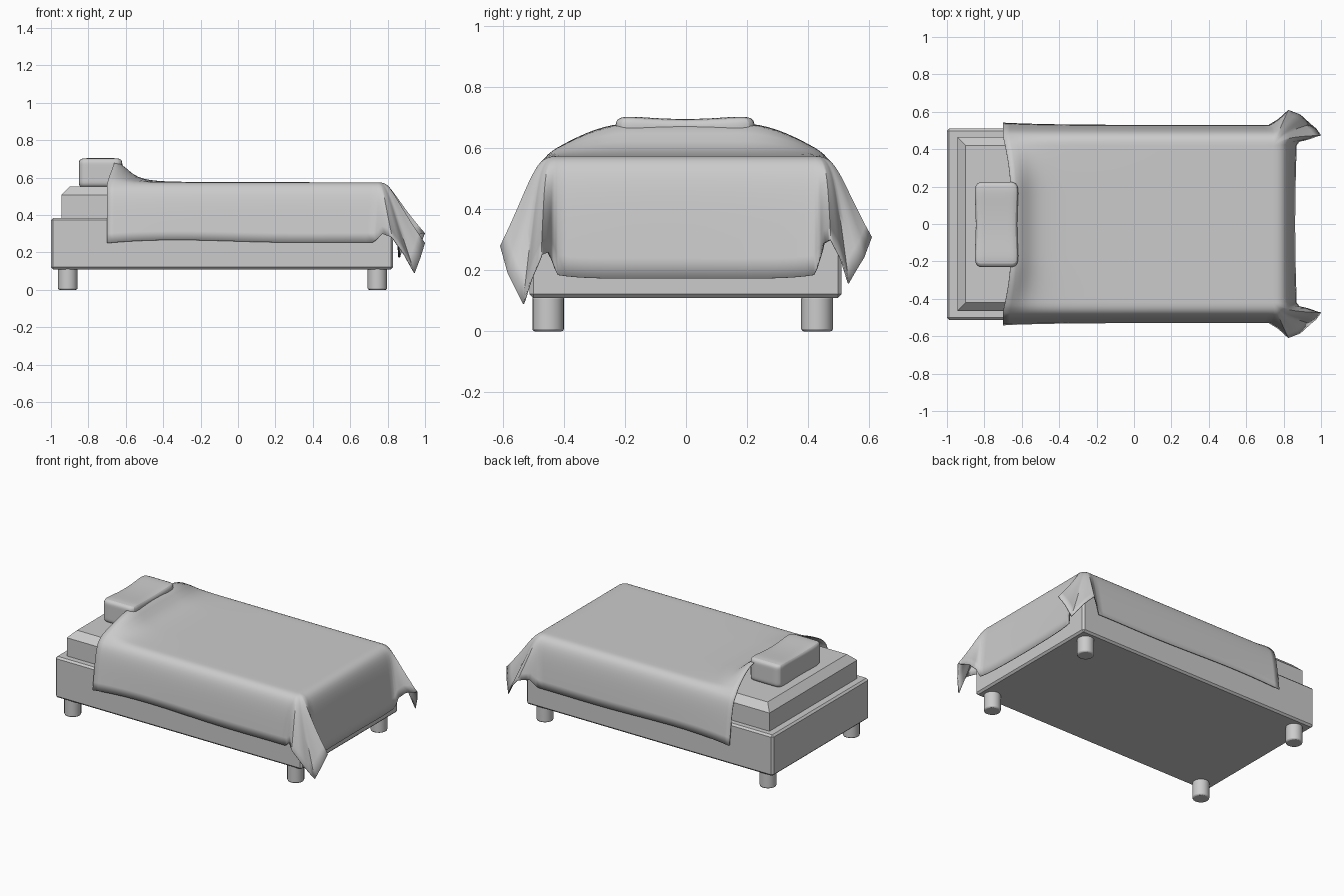
import bpy, bmesh, math
from mathutils import Vector

if "Cube" in bpy.data.objects:
    bpy.data.objects.remove(bpy.data.objects["Cube"])


def finish(name, bm, bevel=0, segs=1, smooth=True):
    me = bpy.data.meshes.new(name)
    bm.to_mesh(me)
    bm.free()
    ob = bpy.data.objects.new(name, me)
    bpy.context.collection.objects.link(ob)
    if bevel:
        m = ob.modifiers.new("bevel", 'BEVEL')
        m.width, m.segments = bevel, segs
    if smooth:
        bpy.ops.object.select_all(action='DESELECT')
        ob.select_set(True)
        bpy.context.view_layer.objects.active = ob
        bpy.ops.object.shade_smooth_by_angle(angle=math.radians(40))
    return ob


def box(lo, hi):
    bm = bmesh.new()
    bmesh.ops.create_cube(bm, size=1)
    for v in bm.verts:
        v.co = Vector([(a + b) / 2 + c * (b - a) for a, b, c in zip(lo, hi, v.co)])
    return bm


# Base frame
finish("bed_frame", box((-1, -.513, .11), (.83, .51, .385)), .012, 1, False)

# Mattress with a chamfered top edge
bm = box((-.945, -.465, .37), (.79, .465, .552))
top = [e for e in bm.edges if all(v.co.z > .5 for v in e.verts)]
bmesh.ops.bevel(bm, geom=top, offset=.045, segments=1, affect='EDGES')
finish("mattress", bm, smooth=False)

# Four round legs
for x, end in ((-.91, "head"), (.745, "foot")):
    for y, side in ((-.452, "right"), (.43, "left")):
        bm = bmesh.new()
        bmesh.ops.create_cone(bm, cap_ends=True, segments=20, radius1=.052,
                              radius2=.052, depth=.115)
        bmesh.ops.translate(bm, verts=bm.verts, vec=(x, y, .0575))
        finish(f"{end}_{side}_leg", bm, .008, 2)

# Pillow: soft box, dipped in the middle
bm = bmesh.new()
bmesh.ops.create_cube(bm, size=2)
bmesh.ops.subdivide_edges(bm, edges=bm.edges, cuts=3, use_grid_fill=True)
for v in bm.verts:
    x, y, z = v.co
    dip = math.cos(y * math.pi / 2)
    v.co = Vector((-.735 + .122 * x * (1 - .1 * dip), -.003 + .228 * y,
                   .626 + z * (.084 - (.015 * dip if z > 0 else 0))))
pillow = finish("pillow", bm)
pillow.modifiers.new("soft", 'SUBSURF').levels = 2
for p in pillow.data.polygons:
    p.use_smooth = True

# Blanket: flat top grid plus a skirt lofted from the top edge to the hem
X0, X1, Y1, Z = -.7, .745, .42, .575
NX, NY, NP = 40, 28, 14
xs = [X0 + (X1 - X0) * i / NX for i in range(NX + 1)]
ys = [-Y1 + 2 * Y1 * j / NY for j in range(NY + 1)]
# hem of the flared corner fold, side to foot
corner = [(.72, .53, .25), (.77, .56, .30), (.825, .61, .28), (.89, .585, .19),
          (.945, .535, .09), (.975, .51, .17), (1.0, .475, .25),
          (.93, .45, .26), (.885, .44, .24), (.87, .42, .185)]


def shift(p):
    """Lift the head end over the pillow and pull its edge back."""
    x, y, z = p
    a = abs(y)
    f = 1 if a < .18 else max(0, 1 - (a - .18) / .29)
    f = math.sin(f * math.pi / 2)
    d = max(0.0, x - X0)
    g = 1 / (1 + (d / .10) ** 2.6)
    return Vector((x + .04 * f * max(0, 1 - d / .3), y, z + .107 * f * g))


def corner_hem(t):
    u = t * (len(corner) - 1)
    i = min(int(u), len(corner) - 2)
    return Vector(corner[i]).lerp(Vector(corner[i + 1]), u - i)


def stations(s):
    """(top point, shoulder, hem) along one side and round one corner."""
    out = []
    for x in xs:
        k = min(1.0, max(0.0, (x - X0) / (X1 - X0)))
        hem = (X0 + k * (.72 - X0), .53 + .012 * (1 - k) ** 6,
               .262 + .006 * math.sin(k * 7) - .012 * (k ** 4 + (1 - k) ** 8))
        out.append(((x, Y1), (x, .508), hem))
    for i in range(1, 27):
        t = i / 27
        a = t * math.pi / 2
        h = corner_hem(t)
        if s > 0:
            h.z += .07 * math.sin(t * math.pi) ** 2
        out.append(((X1, Y1), (X1 + .093 * math.sin(a), Y1 + .088 * math.cos(a)), h))
    return [((p[0], s * p[1]), (q[0], s * q[1]), (h[0], s * h[1], h[2])) for p, q, h in out]


foot = [((X1, y), (.838, y), (.87 - .008 * math.cos(y * 3.7), y,
         .173 + .012 * (abs(y) / Y1) ** 6)) for y in ys]
ring = stations(-1) + foot + stations(1)[::-1]

bm = bmesh.new()


def quads(rows):
    vs = [[bm.verts.new(shift(p)) for p in row] for row in rows]
    for a, b in zip(vs, vs[1:]):
        for i in range(len(a) - 1):
            bm.faces.new((a[i], a[i + 1], b[i + 1], b[i]))


quads([[(x, y, Z) for y in ys] for x in xs])
skirt = []
for p, q, h in ring:
    pts = [Vector((*p, Z)), Vector((*q, Z)), Vector((*q, .5)), Vector(h)]
    row = []
    for k in range(NP + 1):
        t = k / NP
        w = ((1 - t) ** 3, 3 * t * (1 - t) ** 2, 3 * t * t * (1 - t), t ** 3)
        row.append(sum((c * m for c, m in zip(pts, w)), Vector((0, 0, 0))))
    skirt.append(row)
quads(skirt)
bmesh.ops.remove_doubles(bm, verts=bm.verts, dist=.0004)
bmesh.ops.recalc_face_normals(bm, faces=bm.faces)
bm.normal_update()
if sum(f.normal.z * f.calc_area() for f in bm.faces) < 0:
    bmesh.ops.reverse_faces(bm, faces=bm.faces)
blanket = finish("blanket", bm)
m = blanket.modifiers.new("thickness", 'SOLIDIFY')
m.thickness, m.offset = .005, -1
